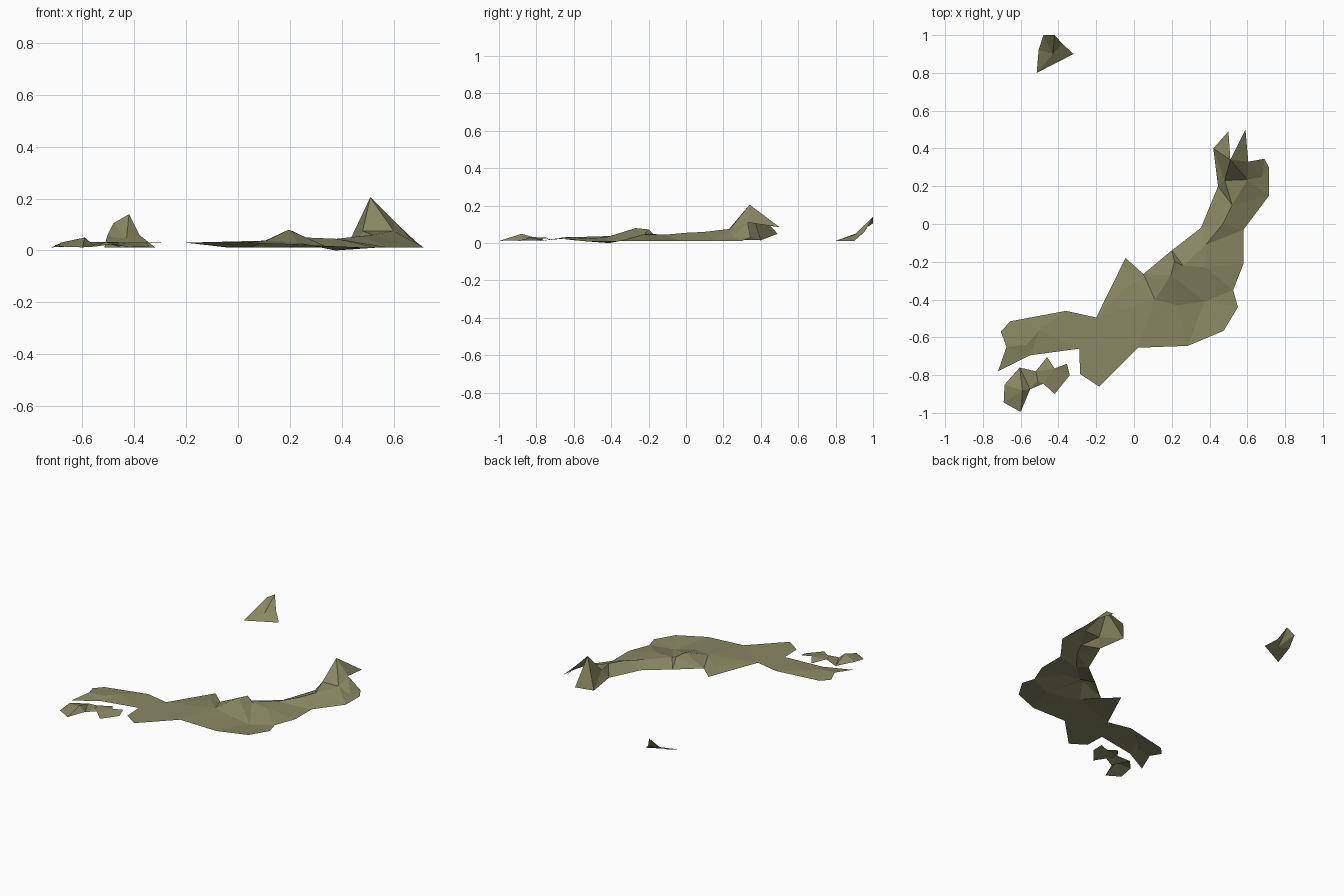
import bpy
from mathutils import Vector
from mathutils.geometry import delaunay_2d_cdt

olive = bpy.data.materials.new("olive_land")
olive.diffuse_color = (0.25, 0.245, 0.125, 1)


def land(name, coast, relief):
    """Open faceted terrain sheet: coastline plus interior height points."""
    pts = coast + relief
    n = len(coast)
    loop = [(i, (i + 1) % n) for i in range(n)]
    flat, _, faces, origin, _, _ = delaunay_2d_cdt(
        [Vector(p[:2]) for p in pts], loop, [], 1, 1e-5)
    verts = [(v.x, v.y, pts[o[0]][2] if o else 0.02)
             for v, o in zip(flat, origin)]
    mesh = bpy.data.meshes.new(name)
    mesh.from_pydata(verts, [], faces)
    mesh.materials.append(olive)
    obj = bpy.data.objects.new(name, mesh)
    bpy.context.collection.objects.link(obj)
    return obj


# Main island: coast runs clockwise from the northern horns
main_coast = [
    (0.50, 0.49, 0.05), (0.51, 0.34, 0.205), (0.59, 0.50, 0.085),
    (0.605, 0.33, 0.11), (0.69, 0.345, 0.03), (0.715, 0.30, 0.012),
    (0.715, 0.15, 0.012), (0.58, -0.03, 0.012), (0.58, -0.21, 0.012),
    (0.525, -0.35, 0.012), (0.55, -0.44, 0.012), (0.475, -0.565, 0.012),
    (0.285, -0.645, 0.02), (0.02, -0.655, 0.03), (-0.185, -0.86, 0.03),
    (-0.285, -0.795, 0.03), (-0.29, -0.66, 0.03), (-0.55, -0.695, 0.02),
    (-0.72, -0.78, 0.012), (-0.675, -0.65, 0.03), (-0.705, -0.57, 0.02),
    (-0.655, -0.515, 0.02), (-0.36, -0.46, 0.03), (-0.20, -0.495, 0.03),
    (-0.045, -0.18, 0.012), (0.05, -0.265, 0.012), (0.20, -0.14, 0.012),
    (0.355, -0.02, 0.012), (0.445, 0.20, 0.02), (0.42, 0.40, 0.015)]
main_relief = [
    (0.48, 0.23, 0.075), (0.60, 0.235, 0.075), (0.68, 0.25, 0.03),
    (0.52, 0.10, 0.06), (0.47, 0.0, 0.055), (0.38, -0.11, 0.045),
    (0.38, -0.23, 0.045), (0.26, -0.22, 0.05), (0.215, -0.20, 0.073),
    (0.195, -0.27, 0.08), (0.0, -0.30, 0.028), (0.11, -0.40, 0.038),
    (0.23, -0.43, 0.03), (0.375, -0.41, 0.0), (-0.50, -0.56, 0.032),
    (-0.57, -0.64, 0.032)]
land("main_island", main_coast, main_relief)

# Small south-west island
land("south_west_island", [
    (-0.605, -0.76, 0.015), (-0.52, -0.78, 0.03), (-0.46, -0.705, 0.015),
    (-0.42, -0.765, 0.03), (-0.355, -0.74, 0.03), (-0.34, -0.80, 0.015),
    (-0.42, -0.90, 0.012), (-0.48, -0.845, 0.025), (-0.55, -0.875, 0.015),
    (-0.60, -0.995, 0.012), (-0.69, -0.945, 0.015), (-0.685, -0.85, 0.03)],
    [(-0.59, -0.88, 0.05), (-0.51, -0.83, 0.033)])

# Small steep island far to the north-west
land("north_west_island", [
    (-0.48, 1.0, 0.105), (-0.42, 1.0, 0.14), (-0.38, 0.955, 0.06),
    (-0.32, 0.90, 0.012), (-0.515, 0.80, 0.012), (-0.505, 0.92, 0.055)],
    [(-0.43, 0.90, 0.045)])
